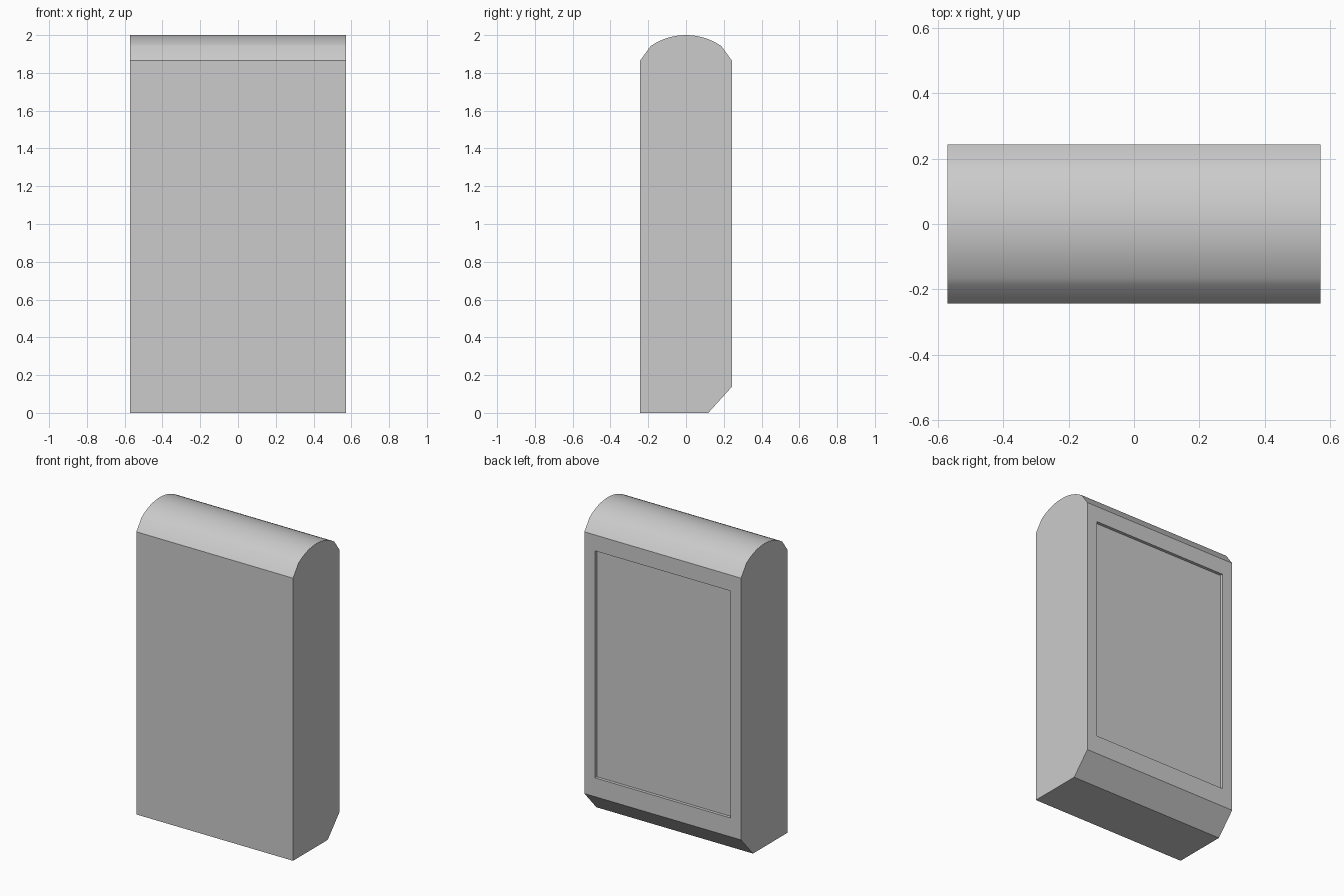
import bpy, bmesh, math

if "Cube" in bpy.data.objects:
    bpy.data.objects.remove(bpy.data.objects["Cube"])

HX, HY = 0.572, 0.243          # half width, half depth
SHOULDER, TOP = 1.865, 2.0

# Side profile (y, z): flat base, chamfered lower back, domed top
profile = [(-HY, 0), (0.118, 0), (HY, 0.138), (HY, SHOULDER)]
R, a = 0.33, math.asin(0.187 / 0.33)
N = 16
for i in range(N + 1):
    t = a - 2 * a * i / N
    profile.append((R * math.sin(t), TOP - R + R * math.cos(t)))
profile.append((-HY, SHOULDER))

# Body: extrude the profile across the width
bm = bmesh.new()
side = bm.faces.new([bm.verts.new((-HX, y, z)) for y, z in profile])
ext = bmesh.ops.extrude_face_region(bm, geom=[side])
moved = [g for g in ext["geom"] if isinstance(g, bmesh.types.BMVert)]
bmesh.ops.translate(bm, verts=moved, vec=(2 * HX, 0, 0))
bmesh.ops.recalc_face_normals(bm, faces=bm.faces)

# Back panel: inset frame, then push the panel inward
back = next(f for f in bm.faces if f.normal.y > 0.99)
bmesh.ops.inset_individual(bm, faces=[back], thickness=0.08)
for v in back.verts:
    v.co.x = math.copysign(0.495, v.co.x)
    v.co.z = 1.76 if v.co.z > 1 else 0.262
panel = bmesh.ops.extrude_discrete_faces(bm, faces=[back])["faces"][0]
bmesh.ops.translate(bm, verts=panel.verts[:], vec=(0, -0.02, 0))

mesh = bpy.data.meshes.new("cabinet_body")
bm.to_mesh(mesh)
bm.free()
body = bpy.data.objects.new("cabinet_body", mesh)
bpy.context.collection.objects.link(body)

# Smooth dome, crisp edges
bpy.context.view_layer.objects.active = body
body.select_set(True)
bpy.ops.object.shade_smooth_by_angle(angle=math.radians(30))
